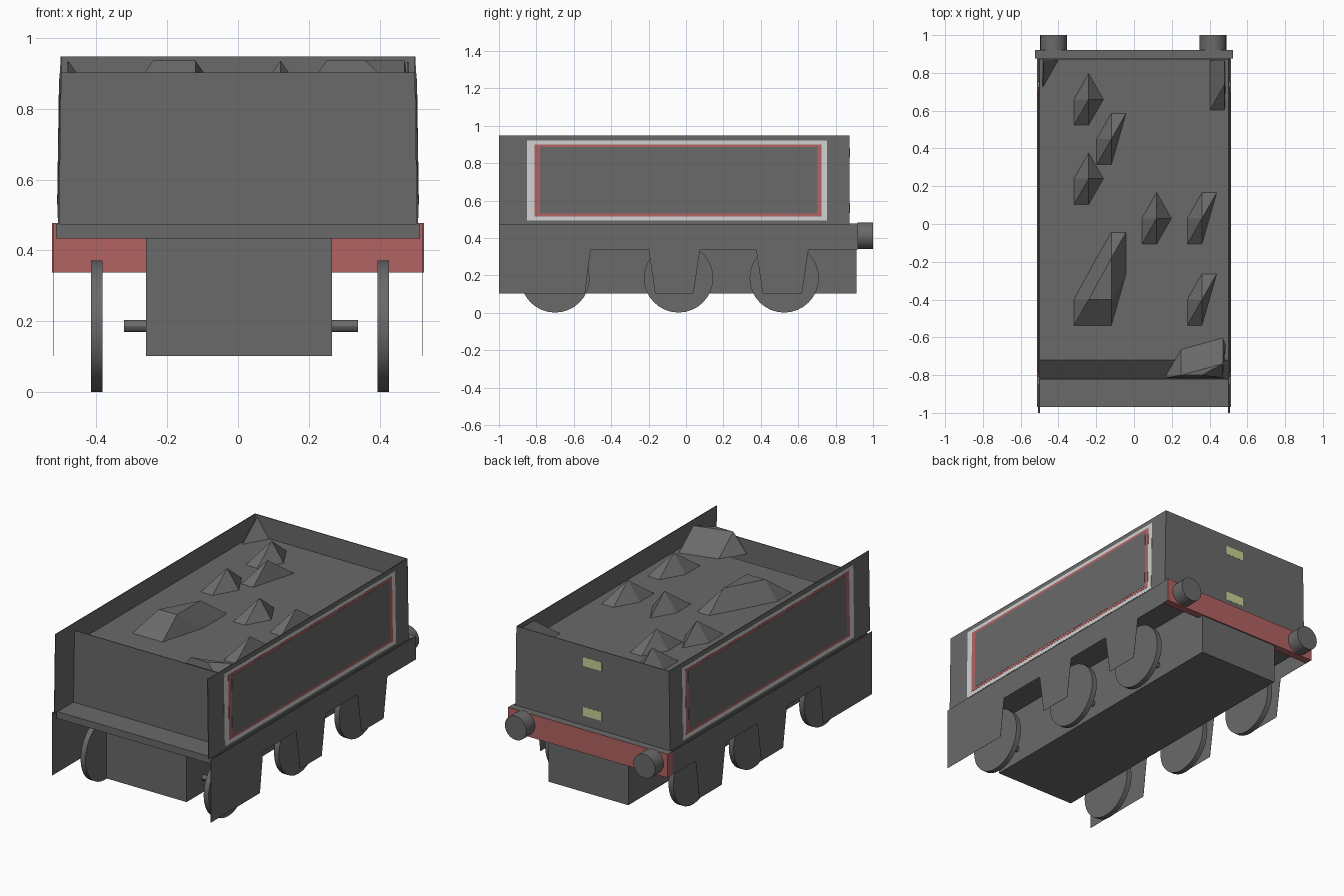
import bpy
import bmesh
from math import pi
from mathutils import Matrix

cube = bpy.data.objects.get("Cube")
if cube:
    bpy.data.objects.remove(cube, do_unlink=True)


def material(name, rgb):
    m = bpy.data.materials.new(name)
    m.use_nodes = True
    m.diffuse_color = (*rgb, 1)
    m.node_tree.nodes["Principled BSDF"].inputs["Base Color"].default_value = (*rgb, 1)
    return m


grey = material("dark_grey", (0.143, 0.143, 0.143))
red = material("buffer_red", (0.45, 0.125, 0.125))
white = material("lining_white", (0.64, 0.64, 0.64))
yellow = material("plate_yellow", (0.6, 0.64, 0.3))


def finish(name, bm, mat):
    bmesh.ops.recalc_face_normals(bm, faces=bm.faces[:])
    mesh = bpy.data.meshes.new(name)
    bm.to_mesh(mesh)
    bm.free()
    mesh.materials.append(mat)
    ob = bpy.data.objects.new(name, mesh)
    bpy.context.collection.objects.link(ob)
    return ob


def prism(name, profile, x0, x1, mat, lean=0.0):
    """Extrude a (y, z) profile across x; lean narrows it towards the top."""
    bm = bmesh.new()
    a, b = [], []
    for x, end in ((x0, a), (x1, b)):
        side = 1 if x > 0 else -1
        end += [bm.verts.new((x - side * lean * (z - 0.475), y, z)) for y, z in profile]
    bm.faces.new(a)
    bm.faces.new(b[::-1])
    for i in range(len(a)):
        j = (i + 1) % len(a)
        bm.faces.new((a[i], b[i], b[j], a[j]))
    return finish(name, bm, mat)


def rect(y0, y1, z0, z1):
    return [(y0, z0), (y1, z0), (y1, z1), (y0, z1)]


def cylinder(name, centre, radius, depth, axis, sides=24):
    bm = bmesh.new()
    rot = Matrix.Rotation(pi / 2, 4, "Y" if axis == "x" else "X")
    bmesh.ops.create_cone(bm, cap_ends=True, segments=sides, radius1=radius, radius2=radius,
                          depth=depth, matrix=Matrix.Translation(centre) @ rot)
    ob = finish(name, bm, grey)
    bpy.context.view_layer.objects.active = ob
    bpy.ops.object.select_all(action="DESELECT")
    ob.select_set(True)
    bpy.ops.object.shade_smooth_by_angle()


LEAN = 0.015
COAL = 0.825

# Body: front bulkhead, then a coal bed that rises from behind it
prism("body", [(-0.822, 0.475), (-0.822, 0.902), (-0.818, 0.902), (-0.818, 0.74),
               (-0.72, COAL), (0.87, COAL), (0.87, 0.475)], -0.505, 0.505, grey, LEAN)
prism("rear_wall", rect(0.87, 0.875, 0.475, 0.947), -0.506, 0.506, grey, LEAN)

# Running plate and chassis box
prism("running_plate", rect(-0.97, 0.875, 0.434, 0.475), -0.513, 0.513, grey)
prism("chassis", rect(-0.86, 0.912, 0.102, 0.434), -0.26, 0.265, grey)

# Frame outline with three hanging axle guards
frame = [(-1, 0.475), (-1, 0.102), (-0.54, 0.102), (-0.51, 0.337)]
for y0, y1 in ((-0.165, 0.04), (0.41, 0.62)):
    frame += [(y0 - 0.035, 0.337), (y0, 0.102), (y1, 0.102), (y1 + 0.035, 0.337)]
frame += [(0.915, 0.337), (0.915, 0.475)]

for s, side in ((1, "left"), (-1, "right")):
    prism(side + "_wall", rect(-1, 0.875, 0.475, 0.947), s * 0.504, s * 0.508, grey, LEAN)
    prism(side + "_frame", frame, s * 0.521, s * 0.522, grey)
    # Lined side panel, stacked as thin plates
    for name, box, out, mat in (
            ("white_lining", (-0.85, 0.755, 0.492, 0.92), 0.509, white),
            ("red_lining", (-0.81, 0.725, 0.515, 0.9), 0.51, red),
            ("panel", (-0.78, 0.7, 0.53, 0.885), 0.511, grey)):
        prism(side + "_" + name, rect(*box), s * 0.507, s * out, mat, LEAN)
    cylinder(side + "_buffer", (s * 0.422 - 0.004, 0.958, 0.412), 0.071, 0.084, "y")

# Wheels and axles
for i, y in enumerate((-0.7, -0.04, 0.525)):
    cylinder(f"axle_{i}", (0.008, y, 0.187), 0.017, 0.66, "x", 12)
    for s, side in ((1, "left"), (-1, "right")):
        cylinder(f"{side}_wheel_{i}", (s * 0.404 + 0.006, y, 0.186), 0.185, 0.032, "x", 32)

# Buffer beam: grey on top and on its left end, red elsewhere
beam = prism("buffer_beam", rect(0.875, 0.92, 0.338, 0.477), -0.524, 0.524, red)
beam.data.materials.append(grey)
for p in beam.data.polygons:
    p.material_index = int(p.normal.z > 0.5 or p.normal.x > 0.5)

# Rear plates
for name, z in (("upper", 0.855), ("lower", 0.56)):
    prism(name + "_plate", rect(0.874, 0.876, z - 0.026, z + 0.026), -0.06, 0.064, yellow)

# Coal lumps: faceted hulls around one or more peaks, with a skew for the right corner
lumps = [
    (0, [(-0.24, 0.66)]), (0.14, [(-0.12, 0.45)]), (0, [(-0.24, 0.24)]),
    (0, [(0.12, 0.03)]), (0.14, [(0.36, 0.03)]), (0.14, [(0.36, -0.4)]),
    (0.14, [(-0.24, -0.4), (-0.12, -0.4), (-0.12, -0.18)]),
    (0.1, [(0.25, -0.8), (0.36, -0.8), (0.47, -0.74)]),
    (0, [(-0.48, 0.865)]), (0, [(0.48, 0.865), (0.48, 0.74)])]
for i, (skew, peaks) in enumerate(lumps):
    bm = bmesh.new()
    for x, y in peaks:
        bm.verts.new((x, y, 0.935))
        for dx, dy in ((0.08, skew), (0, 0.14), (-0.08, 0), (-0.08, -0.14), (0, -0.14)):
            px = max(-0.485, min(0.485, x + dx))
            py = max(-0.815, min(0.865, y + dy))
            bm.verts.new((px, py, COAL - 0.003))
    bmesh.ops.remove_doubles(bm, verts=bm.verts[:], dist=0.001)
    hull = bmesh.ops.convex_hull(bm, input=bm.verts[:])
    spare = {v for v in hull["geom_interior"] + hull["geom_unused"]
             if isinstance(v, bmesh.types.BMVert)}
    bmesh.ops.delete(bm, geom=list(spare), context="VERTS")
    finish(f"coal_lump_{i}", bm, grey)
